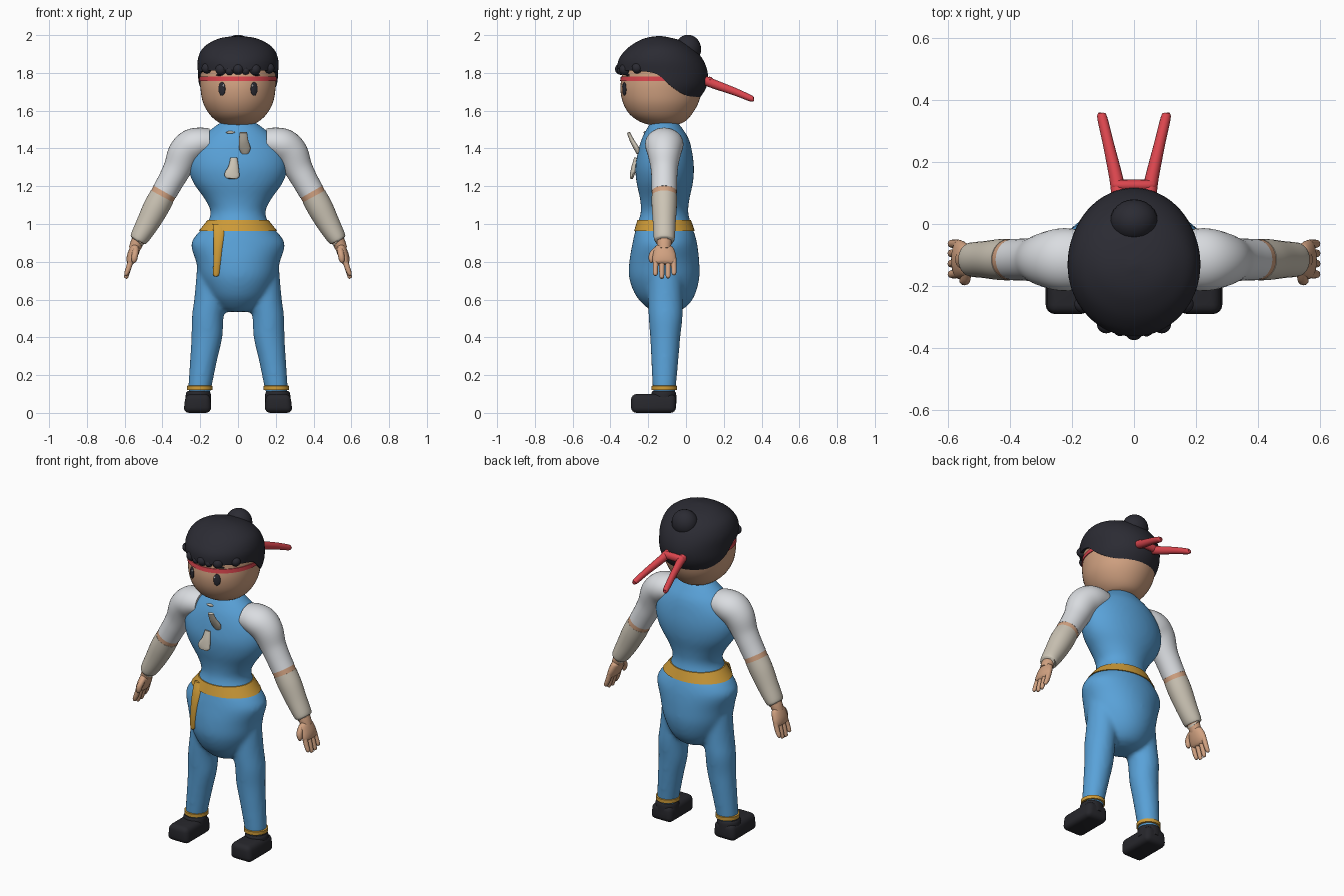
import bpy, bmesh, math
from mathutils import Vector, Matrix

if "Cube" in bpy.data.objects:
    bpy.data.objects.remove(bpy.data.objects["Cube"])


def material(name, r, g, b):
    m = bpy.data.materials.new(name)
    m.use_nodes = True
    m.diffuse_color = (r, g, b, 1)
    bsdf = m.node_tree.nodes["Principled BSDF"]
    bsdf.inputs["Base Color"].default_value = (r, g, b, 1)
    bsdf.inputs["Roughness"].default_value = 0.7
    return m


BLUE = material("blue cloth", 0.10, 0.36, 0.69)
SKIN = material("skin", 0.64, 0.36, 0.22)
WHITE = material("white sleeve", 0.70, 0.72, 0.75)
CREAM = material("cream wrap", 0.60, 0.55, 0.46)
HAIR = material("black hair", 0.024, 0.024, 0.033)
SHOE = material("black shoe", 0.02, 0.02, 0.025)
RED = material("red band", 0.70, 0.06, 0.075)
GOLD = material("gold sash", 0.62, 0.33, 0.04)


def finish(name, bm, mat):
    bmesh.ops.recalc_face_normals(bm, faces=bm.faces[:])
    me = bpy.data.meshes.new(name)
    bm.to_mesh(me)
    bm.free()
    me.materials.append(mat)
    me.shade_smooth()
    me.set_sharp_from_angle(angle=math.radians(50))
    ob = bpy.data.objects.new(name, me)
    bpy.context.collection.objects.link(ob)
    return ob


def dense(rows, k=5):
    """Catmull-Rom resampling of a table of rows."""
    rows = [Vector(r) for r in rows]
    out = []
    for i in range(len(rows) - 1):
        a, b, c, d = rows[max(i - 1, 0)], rows[i], rows[i + 1], rows[min(i + 2, len(rows) - 1)]
        for j in range(k):
            t = j / k
            out.append(b + (c - a) * (t / 2) + (a * 2 - b * 5 + c * 4 - d) * (t * t / 2)
                       + (b * 3 - a - c * 3 + d) * (t ** 3 / 2))
    return out + [rows[-1]]


def lookup(table, z):
    """Linear read of a table keyed by its first column."""
    for a, b in zip(table, table[1:]):
        if z <= b[0]:
            return a.lerp(b, max(0, (z - a[0]) / max(b[0] - a[0], 1e-6)))
    return table[-1]


def skin_rings(bm, loops):
    for a, b in zip(loops, loops[1:]):
        for i in range(len(a)):
            j = (i + 1) % len(a)
            bm.faces.new((a[i], a[j], b[j], b[i]))
    bm.faces.new(loops[0])
    bm.faces.new(loops[-1])


def loft(bm, rings, ref=(0, 1, 0), k=5, n=32, level=False):
    """Tube through rings of x, y, z, half width, half depth."""
    rings = dense(rings, k)
    loops = []
    for i, r in enumerate(rings):
        c = Vector(r[:3])
        t = Vector(rings[min(i + 1, len(rings) - 1)][:3]) - Vector(rings[max(i - 1, 0)][:3])
        t = Vector((0, 0, 1)) if level else t.normalized()
        v = Vector(ref)
        v = (v - t * v.dot(t)).normalized()
        u = v.cross(t)
        loops.append([bm.verts.new(c + u * (r[3] * math.cos(p)) + v * (r[4] * math.sin(p)))
                      for p in (2 * math.pi * q / n for q in range(n))])
    skin_rings(bm, loops)


def upright(table, grow=0):
    """Rows of z, half width, front y, back y as level rings."""
    return [(0, (r[2] + r[3]) / 2, r[0], r[1] + grow, (r[3] - r[2]) / 2 + grow) for r in table]


def band(name, table, z0, z1, grow, mat):
    bm = bmesh.new()
    rows = []
    for z, g in ((z0, -0.015), (z0, grow), (z1, grow), (z1, -0.015)):
        rows += upright([lookup(table, z)], g)
    loft(bm, rows, k=1, n=48, level=True)
    return finish(name, bm, mat)


def front_y(table, x, z):
    _, h, f, b = lookup(table, z)
    return (f + b) / 2 - (b - f) / 2 * math.sqrt(max(0, 1 - (x / h) ** 2))


def ball(bm, loc, size, turn=0):
    m = Matrix.Translation(loc) @ Matrix.Rotation(turn, 4, 'Z') @ Matrix.Diagonal((*size, 1))
    bmesh.ops.create_uvsphere(bm, u_segments=24, v_segments=14, radius=1, matrix=m)


def tube(name, rings, mat, **kw):
    bm = bmesh.new()
    loft(bm, rings, **kw)
    return finish(name, bm, mat)


# Suit: torso and trousers blended into one skin
torso = dense([(0.535, .06, -.17, -.06), (0.56, .11, -.21, 0), (0.62, .16, -.265, .045),
               (0.71, .20, -.30, .07), (0.80, .222, -.30, .07), (0.89, .248, -.285, .06),
               (0.95, .215, -.272, .045), (0.99, .172, -.262, .03), (1.06, .145, -.24, .012),
               (1.13, .175, -.243, .018), (1.22, .238, -.262, .037), (1.30, .263, -.268, .042),
               (1.38, .25, -.255, .033), (1.45, .20, -.235, .015), (1.50, .145, -.21, -.015),
               (1.54, .09, -.185, -.045)])
bm = bmesh.new()
loft(bm, upright(torso), k=1, n=48, level=True)
for s in (1, -1):
    loft(bm, [(s * .205, -.115, .10, .058, .058), (s * .20, -.115, .15, .063, .063),
              (s * .182, -.112, .28, .072, .072), (s * .165, -.11, .40, .082, .08),
              (s * .16, -.108, .51, .084, .09), (s * .145, -.11, .62, .085, .092),
              (s * .13, -.11, .80, .085, .09)], level=True)
suit = finish("suit", bm, BLUE)
rm = suit.modifiers.new("blend", 'REMESH')
rm.mode, rm.voxel_size, rm.use_smooth_shade = 'VOXEL', 0.012, True
sm = suit.modifiers.new("soften", 'SMOOTH')
sm.factor, sm.iterations = 0.5, 8

# Sash with a hanging end
band("belt", torso, 0.962, 1.02, 0.006, GOLD)
tube("sash_end", [(x, front_y(torso, x, z) - .002, z, w, .012) for x, z, w in
                  ((-.10, 1.0, .034), (-.10, .95, .03), (-.105, .88, .024), (-.11, .80, .02),
                   (-.115, .735, .017), (-.117, .722, .006))], GOLD, level=True)

# Chest toggles
tube("upper_toggle", [(.028, -.305, 1.485, .02, .008), (.03, -.285, 1.44, .025, .012),
                      (.036, -.262, 1.40, .03, .014), (.038, -.25, 1.375, .02, .012)], CREAM, n=16)
tube("lower_toggle", [(-.022, -.262, 1.35, .018, .012), (-.024, -.275, 1.30, .028, .014),
                      (-.032, -.285, 1.26, .04, .012), (-.034, -.29, 1.24, .028, .008)], CREAM, n=16)
bm = bmesh.new()
ball(bm, (-.04, front_y(torso, -.04, 1.485), 1.485), (.024, .009, .007))
finish("collar_button", bm, CREAM)

# Head
skull = dense([(1.522, .06, -.18, -.06), (1.54, .105, -.24, -.01), (1.58, .15, -.297, .03),
               (1.64, .184, -.333, .065), (1.71, .198, -.347, .085), (1.78, .20, -.34, .095),
               (1.86, .19, -.32, .075), (1.93, .12, -.24, 0), (1.95, .04, -.16, -.08)])
bm = bmesh.new()
loft(bm, upright(skull), k=1, n=48, level=True)
finish("head", bm, SKIN)

# Hair cap: front edge is high, back edge falls to the nape
shell = dense([(1.64, .175, -.32, .045), (1.67, .187, -.335, .075), (1.73, .206, -.353, .11),
               (1.80, .212, -.363, .115), (1.87, .213, -.357, .09), (1.93, .187, -.31, .04),
               (1.97, .13, -.25, -.025), (1.988, .075, -.2, -.09), (1.995, .01, -.15, -.13)])
edge = dense([(-1, 1.815), (-.2, 1.80), (.15, 1.735), (.5, 1.69), (1, 1.655)])
bm = bmesh.new()
loops = []
for i in range(-1, 25):
    ring = []
    for q in range(64):
        p = 2 * math.pi * q / 64
        low = lookup(edge, math.sin(p))[1]
        z = low + (1.995 - low) * math.sin(max(i, 0) / 24 * math.pi / 2)
        _, h, f, b = lookup(shell, z)
        g = 0.86 if i < 0 else 1
        ring.append(bm.verts.new((h * g * math.cos(p),
                                  (f + b) / 2 + (b - f) / 2 * g * math.sin(p), z)))
    loops.append(ring)
skin_rings(bm, loops)
ball(bm, (0, .01, 1.925), (.077, .07, .077))
for x, z, r in ((-.165, 1.825, .028), (-.09, 1.818, .03), (-.045, 1.81, .022), (0, 1.82, .03),
                (.04, 1.812, .022), (.09, 1.818, .03), (.165, 1.825, .028)):
    ball(bm, (x, front_y(shell, x, 1.82) + .018, z), (r, r, r))
finish("hair", bm, HAIR)

# Headband with knot and two tails
band("headband", skull, 1.757, 1.781, 0.005, RED)
tube("headband_knot", [(-.065, .125, 1.755, .012, .015), (-.05, .125, 1.757, .022, .018),
                       (.05, .125, 1.757, .022, .018), (.065, .125, 1.755, .012, .015)],
     RED, k=3, n=16)
for s, side in ((1, "left"), (-1, "right")):
    tube(side + "_headband_tail",
         [(s * .05, .10, 1.76, .024, .024), (s * .058, .15, 1.74, .024, .022),
          (s * .083, .26, 1.70, .02, .018), (s * .103, .345, 1.664, .016, .016),
          (s * .105, .358, 1.66, .007, .008)], RED, ref=(1, 0, 0), n=16)

    # Face
    bm = bmesh.new()
    ball(bm, (s * .085, front_y(skull, .085, 1.715), 1.715), (.02, .008, .036), s * .45)
    ball(bm, (s * .10, front_y(skull, .10, 1.789), 1.789), (.02, .007, .005), s * .5)
    finish(side + "_eye_and_brow", bm, HAIR)
    bm = bmesh.new()
    ball(bm, (s * .077, front_y(skull, .077, 1.732) - .006, 1.732), (.005, .004, .007), s * .4)
    finish(side + "_eye_glint", bm, WHITE)

    # Arm: sleeve, bare elbow, wrapped forearm, wrist
    def arm(part, pts, mat, **kw):
        return tube(side + part, [(s * x, -.115, z, a, b) for x, z, a, b in pts], mat, **kw)

    arm("_sleeve", [(.15, 1.43, .075, .09), (.20, 1.428, .083, .10), (.245, 1.412, .09, .10),
                    (.285, 1.37, .088, .088), (.32, 1.295, .075, .072), (.355, 1.23, .069, .068),
                    (.389, 1.17, .067, .067)], WHITE)
    arm("_elbow", [(.384, 1.18, .066, .066), (.406, 1.138, .065, .066)], SKIN)
    arm("_forearm_wrap", [(.402, 1.146, .067, .067), (.435, 1.085, .068, .066),
                          (.48, 1.0, .06, .06), (.525, .922, .048, .055),
                          (.53, .913, .035, .045)], CREAM)
    arm("_wrist", [(.515, .94, .035, .04), (.535, .90, .034, .038), (.55, .865, .03, .034)], SKIN)

    # Hand: palm, four fingers and a thumb
    bm = bmesh.new()
    loft(bm, [(s * .538, -.118, .885, .02, .035), (s * .545, -.118, .87, .027, .052),
              (s * .56, -.115, .83, .028, .062), (s * .57, -.114, .80, .022, .062),
              (s * .575, -.114, .788, .012, .052)], n=20)
    for y, tip in ((-.162, .735), (-.128, .72), (-.095, .722), (-.064, .738)):
        loft(bm, [(s * .566, y * .95 - .005, .81, .015, .015), (s * .58, y, .765, .014, .014),
                  (s * .592, y, tip, .011, .012), (s * .595, y, tip - .008, .005, .005)], k=3, n=12)
    loft(bm, [(s * .54, -.15, .87, .016, .016), (s * .545, -.178, .84, .017, .017),
              (s * .55, -.183, .81, .015, .014), (s * .552, -.182, .795, .006, .006)], k=3, n=12)
    finish(side + "_hand", bm, SKIN)

    # Ankle band and shoe
    tube(side + "_ankle_band", [(s * .203, -.115, z, r, r) for z, r in
                                ((.120, .055), (.122, .068), (.143, .068), (.146, .055))],
         GOLD, k=1, level=True)
    tube(side + "_shoe_collar", [(s * .21, -.118, z, r, r) for z, r in
                                 ((.05, .068), (.10, .066), (.115, .058))], SHOE, level=True)
    bm = bmesh.new()
    bmesh.ops.create_cube(bm, size=1, matrix=Matrix.Translation((s * .215, -.172, .053))
                          @ Matrix.Diagonal((.148, .238, .1, 1)))
    for v in bm.verts:
        if v.co.z > .05:
            v.co.x = s * .212 + (v.co.x - s * .215) * .88
    bmesh.ops.bevel(bm, geom=bm.edges[:], offset=.03, segments=4, profile=.5, affect='EDGES')
    bmesh.ops.translate(bm, verts=bm.verts[:], vec=(0, 0, -min(v.co.z for v in bm.verts)))
    finish(side + "_shoe", bm, SHOE)
